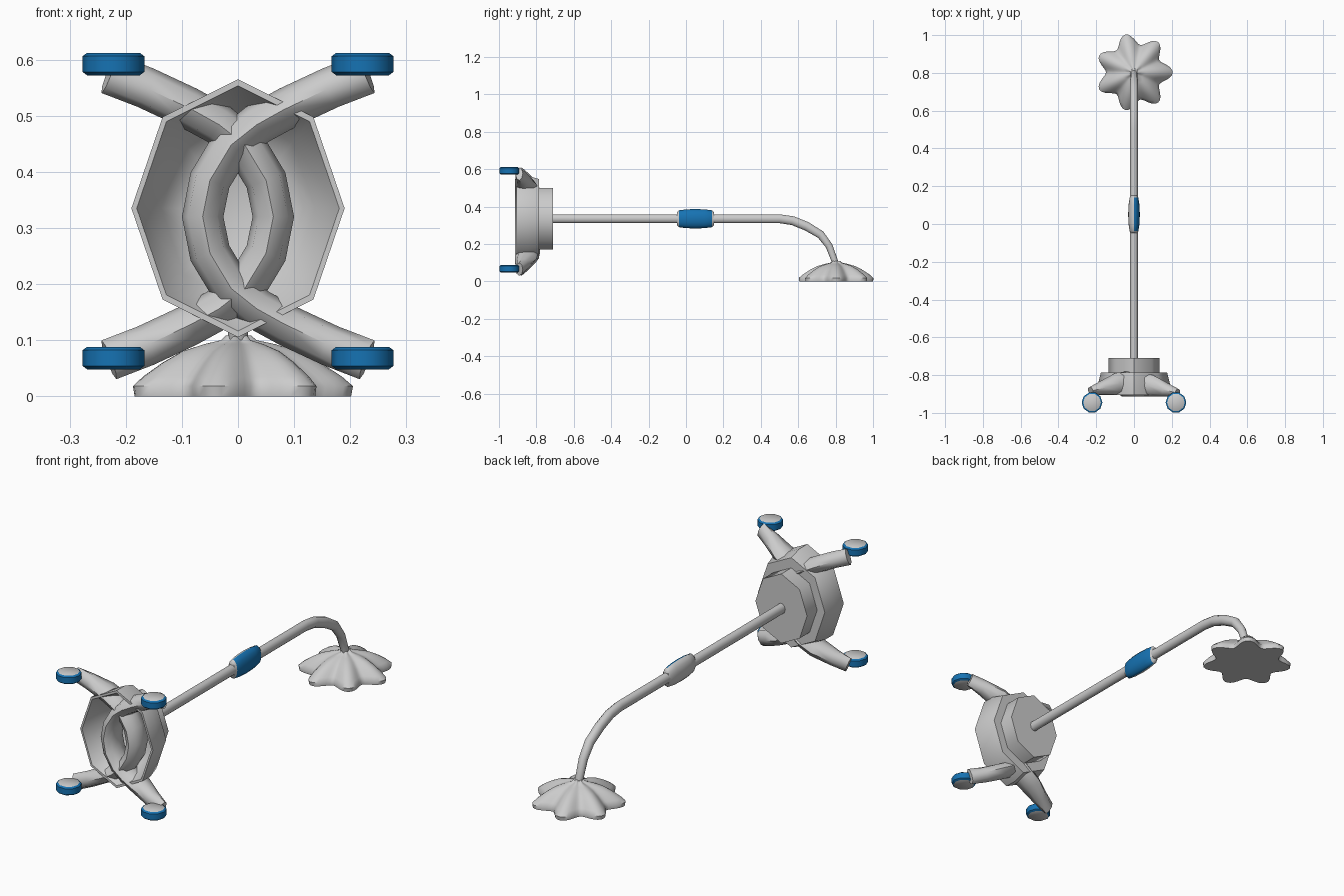
import bpy
import bmesh
from math import sin, cos, pi, radians
from mathutils import Vector

old = bpy.data.objects.get("Cube")
if old:
    bpy.data.objects.remove(old)


def material(name, rgb):
    m = bpy.data.materials.new(name)
    m.use_nodes = True
    m.diffuse_color = (*rgb, 1)
    m.node_tree.nodes["Principled BSDF"].inputs["Base Color"].default_value = (*rgb, 1)
    return m


GREY = material("light_grey", (0.6, 0.6, 0.6))
BLUE = material("blue", (0.008, 0.17, 0.45))
AXIS_Z = 0.335


def loft(name, rings, blue_rule=None, angle=40):
    """Skin a list of equal rings, cap both ends, and colour faces by a rule."""
    bm = bmesh.new()
    loops = [[bm.verts.new(p) for p in ring] for ring in rings]
    for a, b in zip(loops, loops[1:]):
        for i in range(len(a)):
            j = (i + 1) % len(a)
            bm.faces.new((a[i], a[j], b[j], b[i]))
    bm.faces.new(loops[0])
    bm.faces.new(loops[-1])
    bmesh.ops.recalc_face_normals(bm, faces=bm.faces)
    for f in bm.faces:
        f.material_index = int(bool(blue_rule and blue_rule(f)))
    me = bpy.data.meshes.new(name)
    bm.to_mesh(me)
    bm.free()
    me.materials.append(GREY)
    me.materials.append(BLUE)
    ob = bpy.data.objects.new(name, me)
    bpy.context.collection.objects.link(ob)
    bpy.ops.object.select_all(action='DESELECT')
    ob.select_set(True)
    bpy.context.view_layer.objects.active = ob
    bpy.ops.object.shade_smooth_by_angle(angle=radians(angle))
    return ob


def ring_y(y, rx, rz, n):
    """Ellipse around the long axis at depth y."""
    return [Vector((rx * cos(2 * pi * i / n), y, AXIS_Z + rz * sin(2 * pi * i / n)))
            for i in range(n)]


def tube(name, path, radii, side, n=10):
    """Sweep an ellipse along a path; side gives the direction kept level."""
    side = Vector(side)
    pts = [Vector(p) for p in path]
    rings = []
    for k, p in enumerate(pts):
        t = (pts[min(k + 1, len(pts) - 1)] - pts[max(k - 1, 0)]).normalized()
        u = (side - t * side.dot(t)).normalized()
        v = t.cross(u)
        ru, rv = radii[k]
        rings.append([p + u * ru * cos(2 * pi * i / n) + v * rv * sin(2 * pi * i / n)
                      for i in range(n)])
    return loft(name, rings, angle=50)


# Octagonal bowl: from the back cap, round the rim, to the inner floor
bowl = [(-0.71, 0.71), (-0.785, 0.71), (-0.785, 0.92), (-0.845, 1.0),
        (-0.905, 1.0), (-0.905, 0.95), (-0.8, 0.72), (-0.765, 0.5)]
loft("bowl", [ring_y(y, 0.19 * s, 0.23 * s, 8) for y, s in bowl], angle=50)

# Two crossing bowed legs
half = [(0.23, -0.888, 0.255), (0.165, -0.872, 0.23), (0.09, -0.852, 0.195),
        (0.035, -0.848, 0.165), (-0.012, -0.848, 0.128), (-0.05, -0.848, 0.065)]
leg = half + [(-0.063, -0.848, 0)] + [(x, y, -z) for x, y, z in reversed(half)]
depths = [0.02, 0.038, 0.058, 0.062, 0.062, 0.062]
sizes = [(d, 0.037) for d in depths + [0.062] + depths[::-1]]
for name, s, dy in (("left_leg", 1, -0.004), ("right_leg", -1, 0.006)):
    tube(name, [(s * x, y + dy, 0.32 + z) for x, y, z in leg], sizes, (0, 1, 0), 8)

# Four foot pads with blue sides and grey caps
for sx, side in ((-1, "right"), (1, "left")):
    for z, level in ((0.592, "upper"), (0.068, "lower")):
        prof = [(-0.02, 0.047), (-0.014, 0.055), (0.014, 0.055), (0.02, 0.047)]
        loft(f"{side}_{level}_pad",
             [[Vector((sx * 0.222 + r * cos(2 * pi * i / 10), -0.945 + r * sin(2 * pi * i / 10), z + h))
               for i in range(10)] for h, r in prof],
             lambda f: abs(f.normal.z) < 0.95)

# Long pole bending down to the base
pole = [(-0.72, 0.335), (0.5, 0.335), (0.57, 0.325), (0.645, 0.295),
        (0.72, 0.25), (0.765, 0.19), (0.795, 0.11), (0.8, 0.07)]
tube("pole", [(0, y, z) for y, z in pole],
     [(0.021, 0.025)] * 4 + [(0.021, 0.023), (0.02, 0.02), (0.018, 0.018), (0.018, 0.018)],
     (1, 0, 0))

# Rounded grip with a blue panel on one side
grip = [(-0.048, 0.018, 0.034), (-0.038, 0.023, 0.045), (0, 0.029, 0.05), (0.05, 0.031, 0.052),
        (0.1, 0.029, 0.05), (0.14, 0.023, 0.045), (0.15, 0.018, 0.034)]
loft("grip", [ring_y(y, rx, rz, 16) for y, rx, rz in grip],
     lambda f: f.normal.x > 0.3 and -0.038 < f.calc_center_median().y < 0.14, angle=50)

# Seven-lobed fluted base
N = 84
base = [(0.0, 0.185), (0.018, 0.188), (0.035, 0.17), (0.06, 0.135), (0.08, 0.1),
        (0.093, 0.06), (0.1, 0.03), (0.108, 0.022)]
rings = []
for z, r in base:
    ring = []
    for i in range(N):
        a = 2 * pi * i / N
        rr = r * (0.94 + 0.15 * cos(7 * a))
        ring.append(Vector((rr * cos(a), 0.803 + rr * sin(a), z)))
    rings.append(ring)
loft("fluted_base", rings, angle=50)
